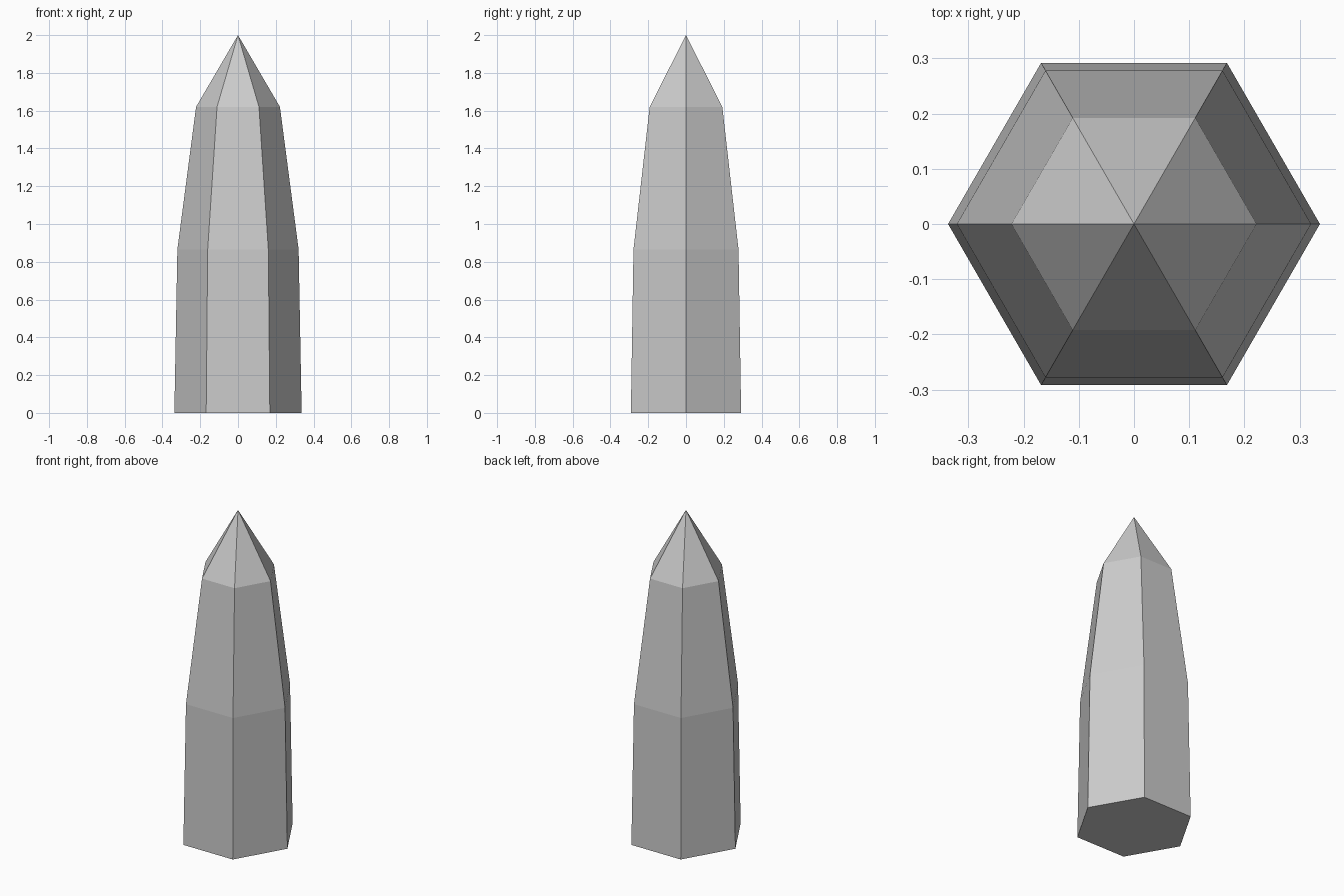
import bpy, bmesh
from math import cos, sin, pi

if "Cube" in bpy.data.objects:
    bpy.data.objects.remove(bpy.data.objects["Cube"])

SIDES = 6
# (radius, height) of each hexagonal ring, base to shoulder
PROFILE = [(0.337, 0.0), (0.321, 0.865), (0.222, 1.62)]
TIP_HEIGHT = 2.0

bm = bmesh.new()

# Stacked hexagon rings, corners on the x axis
rings = [[bm.verts.new((r * cos(2 * pi * i / SIDES), r * sin(2 * pi * i / SIDES), z))
          for i in range(SIDES)] for r, z in PROFILE]
tip = bm.verts.new((0, 0, TIP_HEIGHT))

# Flat base, tapering side facets and pointed cap
bm.faces.new(rings[0][::-1])
for i in range(SIDES):
    j = (i + 1) % SIDES
    for low, high in zip(rings, rings[1:]):
        bm.faces.new((low[i], low[j], high[j], high[i]))
    bm.faces.new((rings[-1][i], rings[-1][j], tip))

mesh = bpy.data.meshes.new("crystal_point")
bm.to_mesh(mesh)
bm.free()
bpy.context.collection.objects.link(bpy.data.objects.new("crystal_point", mesh))
